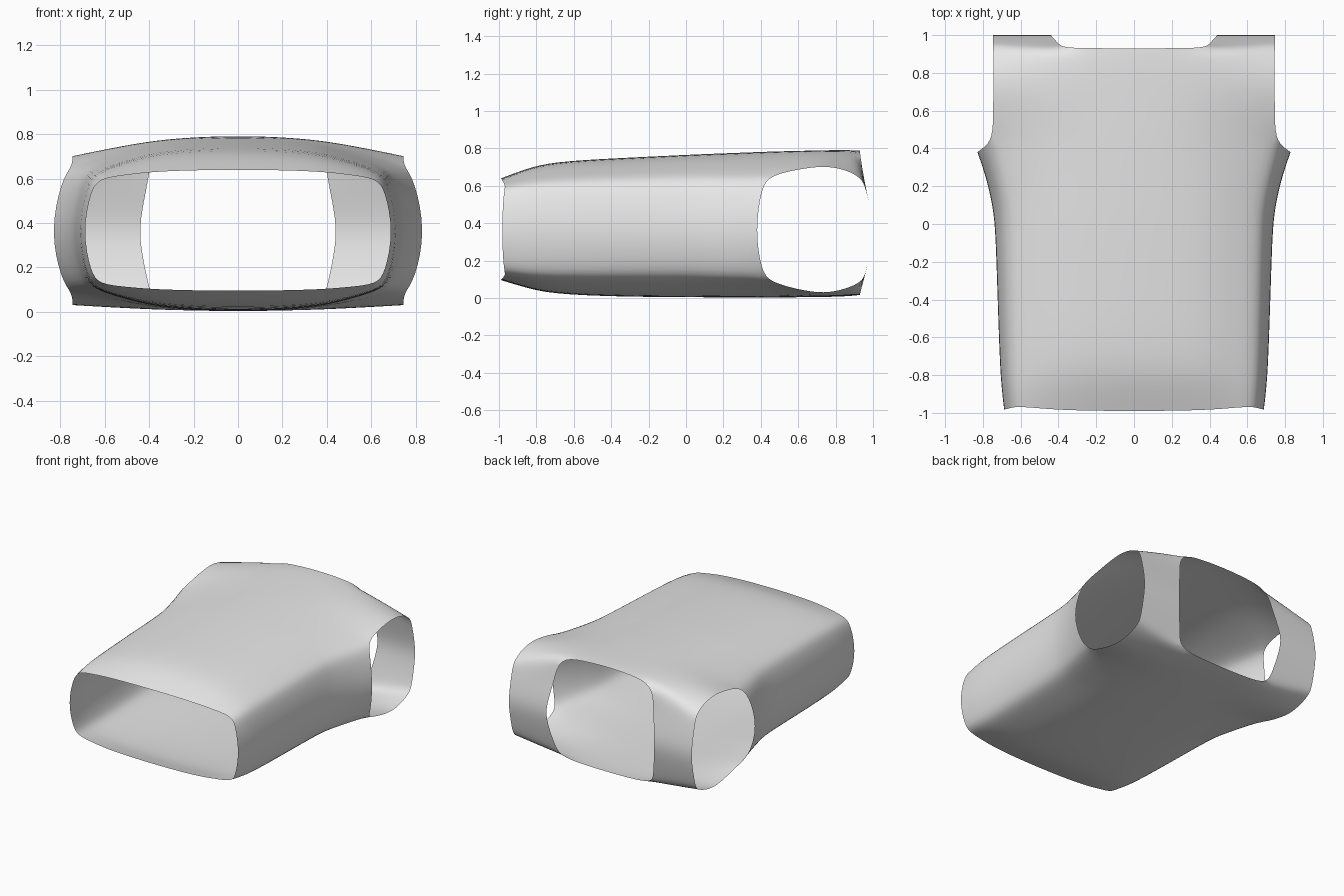
import bpy
import bmesh

if "Cube" in bpy.data.objects:
    bpy.data.objects.remove(bpy.data.objects["Cube"], do_unlink=True)

MID_Z = 0.36        # height of the widest line
SHOULDER = 0.38     # half width of the flat middle panel


def mix(a, b, t):
    return a + (b - a) * t


def quarter(y, y_corner, y_tip, tip, crown, corner_x, corner_z):
    """Points from the centre line over the shoulder and corner to the side."""
    pts = []
    for x, k in ((0, 0), (0.2, 0.05), (SHOULDER, 0.22),
                 (mix(SHOULDER, corner_x, 0.5), 0.58), (corner_x, 1)):
        pts.append((x, mix(y, y_corner, k), mix(crown, corner_z, k)))
    pts.append((mix(corner_x, tip, 0.5), mix(y_corner, y_tip, 0.6),
                mix(corner_z, MID_Z, 0.22)))
    pts.append((tip, y_tip, MID_Z))
    return pts


def section(ys, tip, top, corner_x, corner_top, bottom, corner_bottom):
    """Half cross-section, from top centre to bottom centre."""
    upper = quarter(*ys, tip, top, corner_x, corner_top)
    lower = quarter(*ys, tip, bottom, corner_x, corner_bottom)
    return upper + lower[-2::-1]


def flat(y):
    return (y, y, y)


# closed sleeve, from the front opening to the front edge of the side openings
sleeve = [
    section((-0.99, -0.965, -0.985), 0.70, 0.64, 0.625, 0.60, 0.095, 0.125),
    section(flat(-0.86), 0.715, 0.69, 0.635, 0.62, 0.055, 0.11),
    section(flat(-0.72), 0.725, 0.73, 0.64, 0.63, 0.02, 0.10),
    section(flat(-0.35), 0.738, 0.75, 0.65, 0.64, 0.005, 0.10),
    section(flat(0), 0.75, 0.767, 0.655, 0.65, 0.003, 0.10),
    section(flat(0.12), 0.77, 0.772, 0.67, 0.65, 0.002, 0.095),
    section(flat(0.25), 0.80, 0.777, 0.70, 0.65, 0.002, 0.09),
    section((0.45, 0.45, 0.37), 0.845, 0.785, 0.748, 0.655, 0.002, 0.085),
]

# top and bottom panels running back between the side openings
panels = [
    section(flat(0.60), 0.8, 0.788, 0.745, 0.688, 0.003, 0.045),
    section(flat(0.74), 0.8, 0.791, 0.745, 0.708, 0.005, 0.022),
    section(flat(0.86), 0.8, 0.793, 0.745, 0.685, 0.008, 0.05),
    section((0.93, 0.938, 0.938), 0.8, 0.79, 0.745, 0.64, 0.015, 0.085),
]

# rear post between the side and back openings: inner x, y, z
post = [(0.405, 0.96, 0.59), (0.43, 0.988, 0.47), (0.445, 1.005, MID_Z),
        (0.43, 0.988, 0.25), (0.405, 0.96, 0.13)]

bm = bmesh.new()


def add_row(points):
    return [bm.verts.new(p) for p in points]


def bridge(a, b):
    for i in range(len(a) - 1):
        bm.faces.new((a[i], a[i + 1], b[i + 1], b[i]))


rows = [add_row(s) for s in sleeve]
for a, b in zip(rows, rows[1:]):
    bridge(a, b)

upper, lower = rows[-1][:5], rows[-1][8:]
for s in panels:
    next_upper, next_lower = add_row(s[:5]), add_row(s[8:])
    bridge(upper, next_upper)
    bridge(lower, next_lower)
    upper, lower = next_upper, next_lower

strip = upper[2:]
for x, y, z in post:
    next_strip = add_row([(mix(x, 0.747, t), y, z) for t in (0, 0.5, 1)])
    bridge(strip, next_strip)
    strip = next_strip
bridge(strip, lower[2::-1])

bmesh.ops.recalc_face_normals(bm, faces=bm.faces)
top_face = max(bm.faces, key=lambda f: f.calc_center_median().z)
if top_face.normal.z < 0:
    bmesh.ops.reverse_faces(bm, faces=bm.faces)
for f in bm.faces:
    f.smooth = True

mesh = bpy.data.meshes.new("open_shell")
bm.to_mesh(mesh)
bm.free()
shell = bpy.data.objects.new("open_shell", mesh)
bpy.context.collection.objects.link(shell)

# mirrored half, then softened
mirror = shell.modifiers.new("Mirror", 'MIRROR')
mirror.use_clip = True
mirror.merge_threshold = 0.001
soften = shell.modifiers.new("Soften", 'SUBSURF')
soften.levels = soften.render_levels = 2

grey = bpy.data.materials.new("light_grey")
grey.use_nodes = True
colour = (0.8, 0.8, 0.8, 1)
grey.diffuse_color = colour
grey.node_tree.nodes["Principled BSDF"].inputs["Base Color"].default_value = colour
mesh.materials.append(grey)
